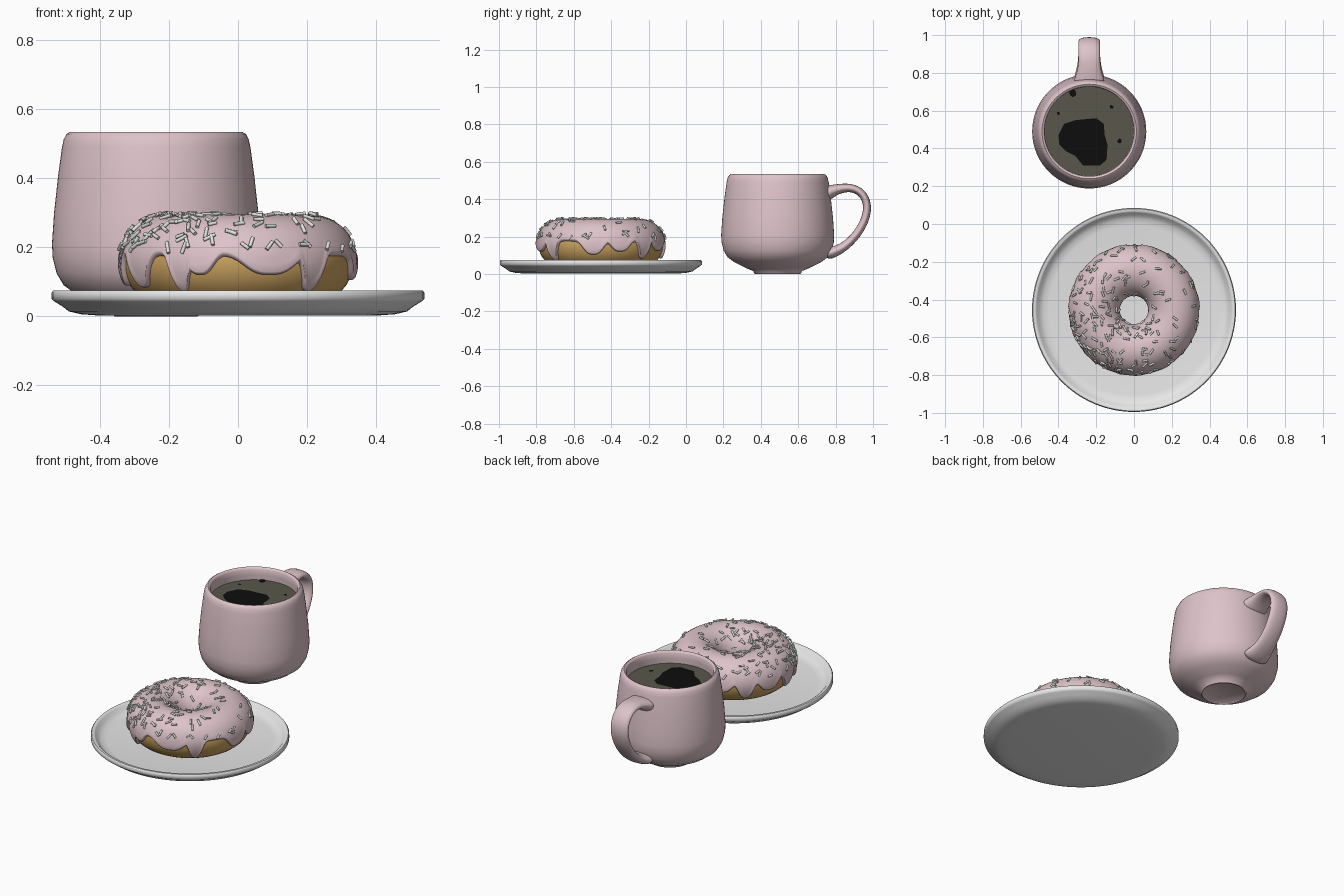
import bpy, bmesh, math, random
from mathutils import Vector, Matrix

random.seed(4)
cube = bpy.data.objects.get("Cube")
if cube:
    bpy.data.objects.remove(cube, do_unlink=True)


def material(name, r, g, b):
    m = bpy.data.materials.new(name)
    m.use_nodes = True
    m.diffuse_color = (r, g, b, 1)
    m.node_tree.nodes["Principled BSDF"].inputs["Base Color"].default_value = (r, g, b, 1)
    return m


PINK = material("pale pink", 0.73, 0.55, 0.59)
WHITE = material("plate white", 0.8, 0.8, 0.8)
DOUGH = material("golden dough", 0.62, 0.38, 0.12)
COFFEE = material("coffee brown", 0.1, 0.095, 0.07)
BLACK = material("coffee black", 0.004, 0.004, 0.004)
SPRINKLE = material("sprinkle white", 0.74, 0.77, 0.73)


def finish(bm, name, mat, angle=50, recalc=True):
    if recalc:
        bmesh.ops.recalc_face_normals(bm, faces=bm.faces[:])
    me = bpy.data.meshes.new(name)
    bm.to_mesh(me)
    bm.free()
    me.materials.append(mat)
    ob = bpy.data.objects.new(name, me)
    bpy.context.collection.objects.link(ob)
    bpy.ops.object.select_all(action="DESELECT")
    ob.select_set(True)
    bpy.context.view_layer.objects.active = ob
    bpy.ops.object.shade_smooth_by_angle(angle=math.radians(angle))
    return ob


def lathe(name, mat, profile, centre, steps=96):
    bm = bmesh.new()
    verts = [bm.verts.new((r, 0, z)) for r, z in profile]
    edges = [bm.edges.new(pair) for pair in zip(verts, verts[1:])]
    bmesh.ops.spin(bm, geom=verts + edges, cent=(0, 0, 0), axis=(0, 0, 1),
                   angle=math.tau, steps=steps)
    bmesh.ops.remove_doubles(bm, verts=bm.verts[:], dist=0.0004)
    bmesh.ops.translate(bm, verts=bm.verts[:], vec=(*centre, 0))
    return finish(bm, name, mat)


def skin(bm, rings, close_u=False):
    """Join rows of closed rings with quads."""
    pairs = list(zip(rings, rings[1:]))
    if close_u:
        pairs.append((rings[-1], rings[0]))
    for a, b in pairs:
        for i in range(len(a)):
            j = (i + 1) % len(a)
            bm.faces.new((a[i], a[j], b[j], b[i]))


# Plate
DISH = (0, -0.455)
lathe("plate", WHITE, [
    (0, 0.002), (0.40, 0.002), (0.455, 0.006), (0.49, 0.014), (0.508, 0.028),
    (0.532, 0.043), (0.54, 0.05), (0.54, 0.069), (0.535, 0.075), (0.522, 0.075),
    (0.515, 0.069), (0.502, 0.052), (0.482, 0.039), (0.45, 0.034), (0, 0.034)], DISH)

# Mug body and coffee
MUG = (-0.237, 0.49)
lathe("mug_body", PINK, [
    (0, 0.006), (0.113, 0.006), (0.12, 0), (0.126, 0.004), (0.13, 0.016),
    (0.17, 0.032), (0.23, 0.062), (0.268, 0.09), (0.289, 0.125), (0.3, 0.17),
    (0.302, 0.21), (0.296, 0.3), (0.284, 0.41), (0.273, 0.49), (0.268, 0.513),
    (0.26, 0.528), (0.25, 0.534), (0.242, 0.531), (0.237, 0.522), (0.236, 0.49),
    (0.25, 0.3), (0.25, 0.14), (0.2, 0.08), (0, 0.06)], MUG)
COFFEE_Z = 0.46
lathe("coffee_surface", COFFEE, [(0, COFFEE_Z), (0.2385, COFFEE_Z)], MUG)


# Dark patches on the coffee
def patch(name, points):
    bm = bmesh.new()
    face = bm.faces.new([bm.verts.new((x, y, COFFEE_Z + 0.003)) for x, y in points])
    face.normal_update()
    if face.normal.z < 0:
        face.normal_flip()
    finish(bm, name, BLACK, recalc=False)


patch("coffee_dark_patch", [
    (-0.40, 0.47), (-0.37, 0.53), (-0.31, 0.55), (-0.20, 0.56), (-0.16, 0.53),
    (-0.155, 0.47), (-0.14, 0.42), (-0.145, 0.34), (-0.18, 0.31), (-0.27, 0.31),
    (-0.31, 0.36), (-0.36, 0.385), (-0.395, 0.42)])
for x, y, size in [(-0.325, 0.697, 0.024), (-0.12, 0.62, 0.012),
                   (-0.078, 0.44, 0.013), (-0.40, 0.585, 0.01)]:
    outline = []
    for i in range(8):
        r = size * random.uniform(0.7, 1.1)
        outline.append((x + r * math.cos(i * math.tau / 8), y + r * math.sin(i * math.tau / 8)))
    patch("coffee_fleck", outline)

# Mug handle: (y, z, half width, half thickness) along the loop
PATH = [(0.735, 0.425, 0.09, 0.045), (0.775, 0.442, 0.078, 0.034), (0.82, 0.457, 0.061, 0.025),
        (0.88, 0.464, 0.058, 0.022), (0.94, 0.44, 0.058, 0.022), (0.974, 0.375, 0.058, 0.022),
        (0.962, 0.295, 0.058, 0.022), (0.918, 0.215, 0.058, 0.022), (0.86, 0.155, 0.06, 0.023),
        (0.805, 0.122, 0.072, 0.028), (0.74, 0.105, 0.095, 0.036)]
bm = bmesh.new()
rings = []
for k, (y, z, w, t) in enumerate(PATH):
    a, b = PATH[max(k - 1, 0)], PATH[min(k + 1, len(PATH) - 1)]
    along = Vector((0, b[0] - a[0], b[1] - a[1])).normalized()
    out = along.cross(Vector((1, 0, 0)))
    ring = []
    for i in range(16):
        c, s = math.cos(i * math.tau / 16), math.sin(i * math.tau / 16)
        across = w * math.copysign(abs(c) ** 0.8, c)
        ring.append(bm.verts.new(Vector((MUG[0] + across, y, z)) + out * t * 1.04 * s))
    rings.append(ring)
skin(bm, rings)
bm.faces.new(rings[0])
bm.faces.new(rings[-1])
handle = finish(bm, "mug_handle", PINK, 80)
smooth = handle.modifiers.new("smooth", "SUBSURF")
smooth.levels = smooth.render_levels = 2

# Doughnut
RING, TUBE, MID = 0.21, 0.125, 0.16


def on_ring(theta, phi, r):
    """Point on the ring; theta runs from the front, phi from the outer side up."""
    d = RING + r * math.cos(phi)
    return Vector((DISH[0] + d * math.sin(theta), DISH[1] - d * math.cos(theta),
                   MID + r * math.sin(phi)))


bm = bmesh.new()
skin(bm, [[bm.verts.new(on_ring(i * math.tau / 96, j * math.tau / 32, TUBE))
           for j in range(32)] for i in range(96)], True)
finish(bm, "doughnut_dough", DOUGH, 180)

# Icing: shell with a rounded, dripping lower lip (degrees, drop, half width)
DRIPS = [(-58, 0.09, 9), (-30, 0.1, 6), (-19, 0.055, 8), (16, 0.055, 15), (40, 0.1, 7),
         (83, 0.07, 11), (108, 0.055, 10), (133, 0.09, 7), (155, 0.05, 11), (180, 0.09, 7),
         (203, 0.05, 11), (226, 0.09, 8), (250, 0.06, 11), (275, 0.085, 8)]
ICING = 0.010
LIP = 0.012


def edge_angle(deg):
    drop = 0
    for centre, depth, width in DRIPS:
        d = (deg - centre + 180) % 360 - 180
        drop = max(drop, depth * math.exp(-abs(d / width) ** 3))
    return math.asin((0.175 - drop - MID) / TUBE)


bm = bmesh.new()
rings = []
for i in range(240):
    theta = i * math.tau / 240
    low = edge_angle(i * 1.5)
    high = math.radians(215)
    steps = [LIP * k / 5 for k in range(5)]
    span = (high - low) * TUBE
    steps += [LIP + (span - LIP) * k / 26 for k in range(27)]
    row = []
    for s in steps:
        q = min(s / LIP, 1)
        bulge = 0.004 * math.exp(-((s - LIP) / 0.015) ** 2)
        height = (ICING + bulge) * math.sqrt(1 - (1 - q) ** 2) - 0.002 * (1 - q)
        row.append(bm.verts.new(on_ring(theta, low + s / TUBE, TUBE + height)))
    rings.append(row)
for a, b in zip(rings, rings[1:] + rings[:1]):
    for k in range(len(a) - 1):
        bm.faces.new((a[k], b[k], b[k + 1], a[k + 1]))
finish(bm, "doughnut_icing", PINK, 180, recalc=False)

# Sprinkles: short rods lying on the icing, denser to the front and right
bm = bmesh.new()
placed = 0
while placed < 190:
    theta = random.uniform(0, math.tau)
    phi = math.radians(random.uniform(12, 165))
    weight = (RING + TUBE * math.cos(phi)) / (RING + TUBE)
    weight *= 0.6 - 0.28 * math.sin(theta) + 0.12 * math.cos(theta)
    if random.random() > weight:
        continue
    normal = (on_ring(theta, phi, 1) - on_ring(theta, phi, 0)).normalized()
    side = Vector((math.cos(theta), math.sin(theta), 0))
    turn = random.uniform(0, math.pi)
    along = side * math.cos(turn) + normal.cross(side) * math.sin(turn)
    along = (along + normal * random.uniform(-0.12, 0.12)).normalized()
    spot = on_ring(theta, phi, TUBE + ICING + 0.003)
    turned = along.to_track_quat("Z", "Y").to_matrix().to_4x4()
    bmesh.ops.create_cone(bm, cap_ends=True, segments=8, radius1=0.0055, radius2=0.0055,
                          depth=random.uniform(0.025, 0.038),
                          matrix=Matrix.Translation(spot) @ turned)
    placed += 1
finish(bm, "sprinkles", SPRINKLE, 50, recalc=False)
